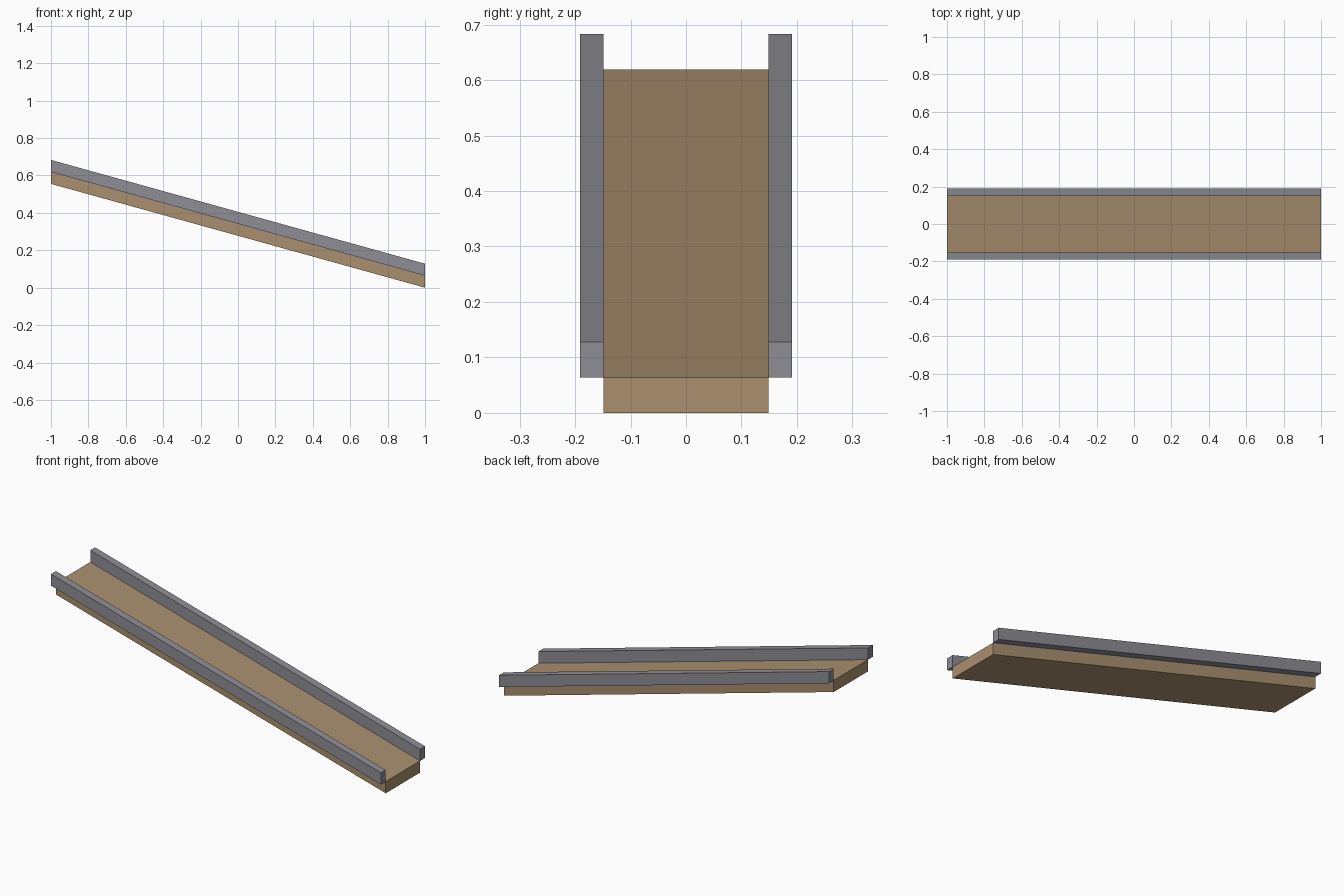
import bpy, bmesh
from mathutils import Matrix

cube = bpy.data.objects.get("Cube")
if cube:
    bpy.data.objects.remove(cube, do_unlink=True)

LENGTH, DROP = 2.0, 0.555
THICK = 0.064
DECK_HALF, OUTER_HALF = 0.149, 0.191


def material(name, rgb):
    mat = bpy.data.materials.new(name)
    mat.use_nodes = True
    mat.diffuse_color = (*rgb, 1)
    mat.node_tree.nodes["Principled BSDF"].inputs["Base Color"].default_value = (*rgb, 1)
    return mat


def sloped_beam(name, y0, y1, z0, mat):
    """Box sheared along z so that its ends stay vertical; z0 is its low bottom edge."""
    bm = bmesh.new()
    bmesh.ops.create_cube(bm, size=1)
    bmesh.ops.scale(bm, vec=(LENGTH, y1 - y0, THICK), verts=bm.verts)
    shear = Matrix.Identity(4)
    shear[2][0] = -DROP / LENGTH
    centre = Matrix.Translation((0, (y0 + y1) / 2, z0 + (THICK + DROP) / 2))
    bm.transform(centre @ shear)
    mesh = bpy.data.meshes.new(name)
    bm.to_mesh(mesh)
    bm.free()
    mesh.materials.append(mat)
    obj = bpy.data.objects.new(name, mesh)
    bpy.context.collection.objects.link(obj)
    return obj


wood = material("tan wood", (0.40, 0.28, 0.16))
metal = material("grey metal", (0.27, 0.27, 0.30))

# Ramp deck
sloped_beam("ramp_deck", -DECK_HALF, DECK_HALF, 0, wood)

# Side rails resting along the deck's top edges
sloped_beam("front_rail", -OUTER_HALF, -DECK_HALF, THICK, metal)
sloped_beam("back_rail", DECK_HALF, OUTER_HALF, THICK, metal)
